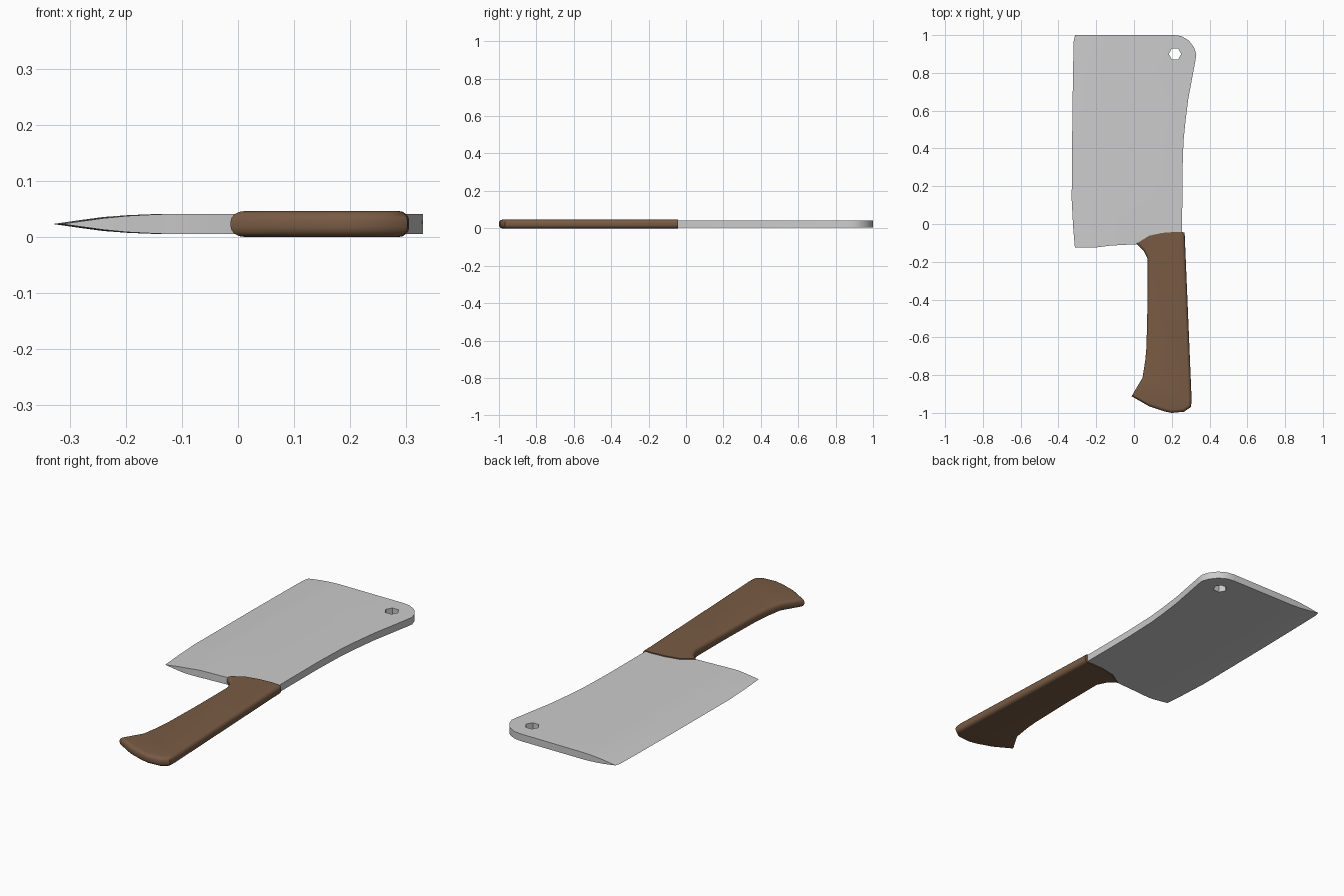
import bpy, bmesh, math
from mathutils import Vector

if "Cube" in bpy.data.objects:
    bpy.data.objects.remove(bpy.data.objects["Cube"])

MID_Z = 0.023


def interp(t, pts):
    """Piecewise linear lookup through (t, value) points."""
    if t <= pts[0][0]:
        return pts[0][1]
    for (a, va), (b, vb) in zip(pts, pts[1:]):
        if t <= b:
            return va + (vb - va) * (t - a) / (b - a)
    return pts[-1][1]


def add_loop(bm, pts):
    vs = [bm.verts.new((x, y, 0)) for x, y in pts]
    return [bm.edges.new((v, vs[(i + 1) % len(vs)])) for i, v in enumerate(vs)]


def finish(name, bm, color=None):
    bmesh.ops.recalc_face_normals(bm, faces=bm.faces[:])
    me = bpy.data.meshes.new(name)
    bm.to_mesh(me)
    bm.free()
    ob = bpy.data.objects.new(name, me)
    bpy.context.collection.objects.link(ob)
    if color:
        mat = bpy.data.materials.new(name + "_material")
        mat.diffuse_color = color
        mat.use_nodes = True
        mat.node_tree.nodes["Principled BSDF"].inputs["Base Color"].default_value = mat.diffuse_color
        me.materials.append(mat)
    bpy.ops.object.select_all(action='DESELECT')
    ob.select_set(True)
    bpy.context.view_layer.objects.active = ob
    bpy.ops.object.shade_smooth_by_angle(angle=math.radians(30))
    return ob


# Blade: flat outline with a hanging hole, thinned towards the cutting edge
cutting_edge = [(-0.125, -0.313), (-0.02, -0.322), (0.13, -0.33), (0.6, -0.326),
                (0.9, -0.321), (0.97, -0.319), (1.0, -0.312)]
outline = [(x, y) for y, x in cutting_edge] + [
    (0.21, 1.0), (0.25, 0.995), (0.29, 0.972), (0.318, 0.935), (0.33, 0.9), (0.325, 0.865),
    (0.287, 0.66), (0.272, 0.54), (0.262, 0.44), (0.256, 0.26), (0.255, -0.055),
    (0.22, -0.055), (0.15, -0.06), (0.08, -0.073), (0.015, -0.107),
    (-0.12, -0.114), (-0.2, -0.124)]
hole = [(0.217 + 0.033 * math.cos(i * math.pi / 3), 0.9 + 0.033 * math.sin(i * math.pi / 3))
        for i in range(6)]
thickness = [(0, 0), (0.045, 0.0065), (0.09, 0.0125), (0.135, 0.0158), (0.185, 0.0178)]

bm = bmesh.new()
edges = add_loop(bm, outline) + add_loop(bm, hole)
bmesh.ops.triangle_fill(bm, edges=edges, use_beauty=True)
for x in (-0.285, -0.24, -0.195, -0.145):
    bmesh.ops.bisect_plane(bm, geom=bm.verts[:] + bm.edges[:] + bm.faces[:],
                           plane_co=(x, 0, 0), plane_no=(1, 0, 0))
for y in (0.0, 0.13, 0.6, 0.9):
    bmesh.ops.bisect_plane(bm, geom=bm.verts[:] + bm.edges[:] + bm.faces[:],
                           plane_co=(0, y, 0), plane_no=(0, 1, 0))
ext = bmesh.ops.extrude_face_region(bm, geom=bm.faces[:], use_keep_orig=True)
upper = {v for v in ext["geom"] if isinstance(v, bmesh.types.BMVert)}
for v in bm.verts:
    half = interp(v.co.x - interp(v.co.y, cutting_edge), thickness)
    v.co.z = MID_Z + (half if v in upper else -half)
bmesh.ops.remove_doubles(bm, verts=bm.verts[:], dist=0.0004)
finish("blade", bm)

# Handle: extruded profile, rounded all round except at the blade joint
grip = [(0.012, -0.105), (0.08, -0.062), (0.15, -0.047), (0.22, -0.042), (0.268, -0.044),
        (0.305, -0.93), (0.302, -0.968), (0.265, -0.994), (0.2, -1.0), (0.16, -0.992),
        (0.08, -0.965), (-0.013, -0.912), (0.045, -0.815), (0.06, -0.72), (0.066, -0.65),
        (0.072, -0.4), (0.072, -0.185), (0.05, -0.14)]
bm = bmesh.new()
base = bm.faces.new([bm.verts.new((x, y, 0)) for x, y in grip])
ext = bmesh.ops.extrude_face_region(bm, geom=[base], use_keep_orig=True)
top = [v for v in ext["geom"] if isinstance(v, bmesh.types.BMVert)]
bmesh.ops.translate(bm, verts=top, vec=Vector((0, 0, 2 * MID_Z)))
rims = [e for e in bm.edges
        if abs(e.verts[0].co.z - e.verts[1].co.z) < 1e-5
        and not all(v.co.y > -0.11 for v in e.verts)]
bmesh.ops.recalc_face_normals(bm, faces=bm.faces[:])
bmesh.ops.bevel(bm, geom=rims, offset=0.018, offset_type='OFFSET', segments=4,
                profile=0.5, affect='EDGES', clamp_overlap=True)
finish("handle", bm, (0.19, 0.105, 0.058, 1))
